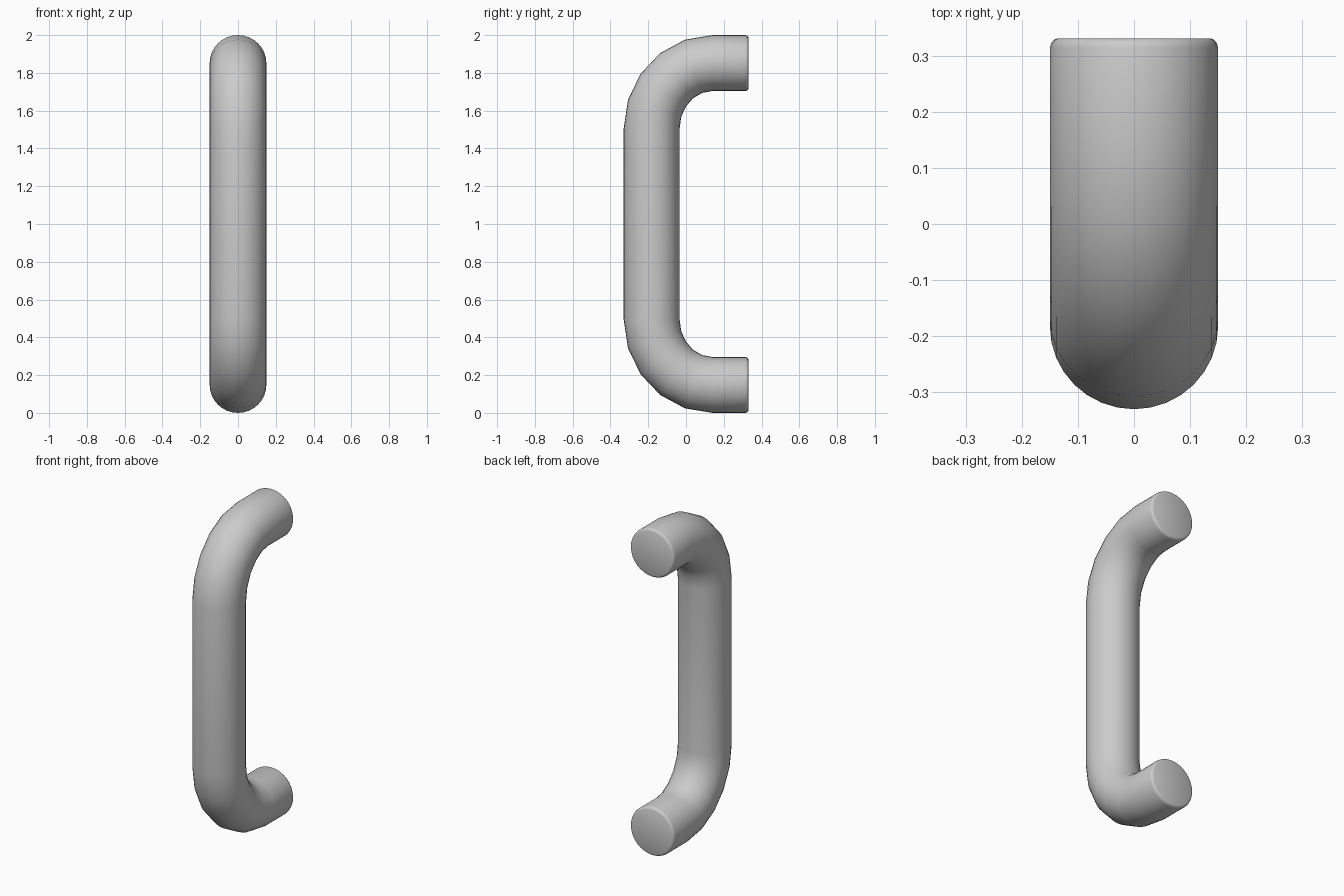
import bpy, bmesh, math
from mathutils import Vector

if "Cube" in bpy.data.objects:
    bpy.data.objects.remove(bpy.data.objects["Cube"])

SIDES = 32
R_X, R_IN = 0.15, 0.148        # tube half width, and half thickness in the bend plane
BEND_Y, BEND_Z = 0.14, 1.505   # centre of the upper bend
RAD_Y, RAD_Z = 0.322, 0.347    # bend radii of the centre line
STEPS = 5

# Upper half of the path: (y, z, direction angle of outward normal, section scale)
upper = []
for i in range(STEPS + 1):
    a = math.radians(90 * i / STEPS)
    upper.append((BEND_Y - RAD_Y * math.cos(a), BEND_Z + RAD_Z * math.sin(a), a, 1.0))
top_z = BEND_Z + RAD_Z
# Straight stub with a small rounded rim
for y, s in ((0.314, 1.0), (0.322, 0.985), (0.328, 0.955), (0.331, 0.91)):
    upper.append((y, top_z, math.pi / 2, s))
# Mirror about z = 1 for the lower half
path = [(y, 2 - z, -a, s) for y, z, a, s in reversed(upper)] + upper

bm = bmesh.new()
rings = []
for y, z, a, s in path:
    n = Vector((0, -math.cos(a), math.sin(a)))
    ring = []
    for k in range(SIDES):
        t = 2 * math.pi * k / SIDES
        ring.append(bm.verts.new(Vector((0, y, z)) + n * (R_IN * s * math.cos(t))
                                 + Vector((R_X * s * math.sin(t), 0, 0))))
    rings.append(ring)
for r0, r1 in zip(rings, rings[1:]):
    for k in range(SIDES):
        j = (k + 1) % SIDES
        bm.faces.new((r0[k], r0[j], r1[j], r1[k]))
# End caps
bm.faces.new(rings[0])
bm.faces.new(rings[-1])
bmesh.ops.recalc_face_normals(bm, faces=bm.faces)

mesh = bpy.data.meshes.new("pull_handle")
bm.to_mesh(mesh)
bm.free()
handle = bpy.data.objects.new("pull_handle", mesh)
bpy.context.collection.objects.link(handle)
bpy.context.view_layer.objects.active = handle
handle.select_set(True)
bpy.ops.object.shade_smooth_by_angle(angle=math.radians(30))
